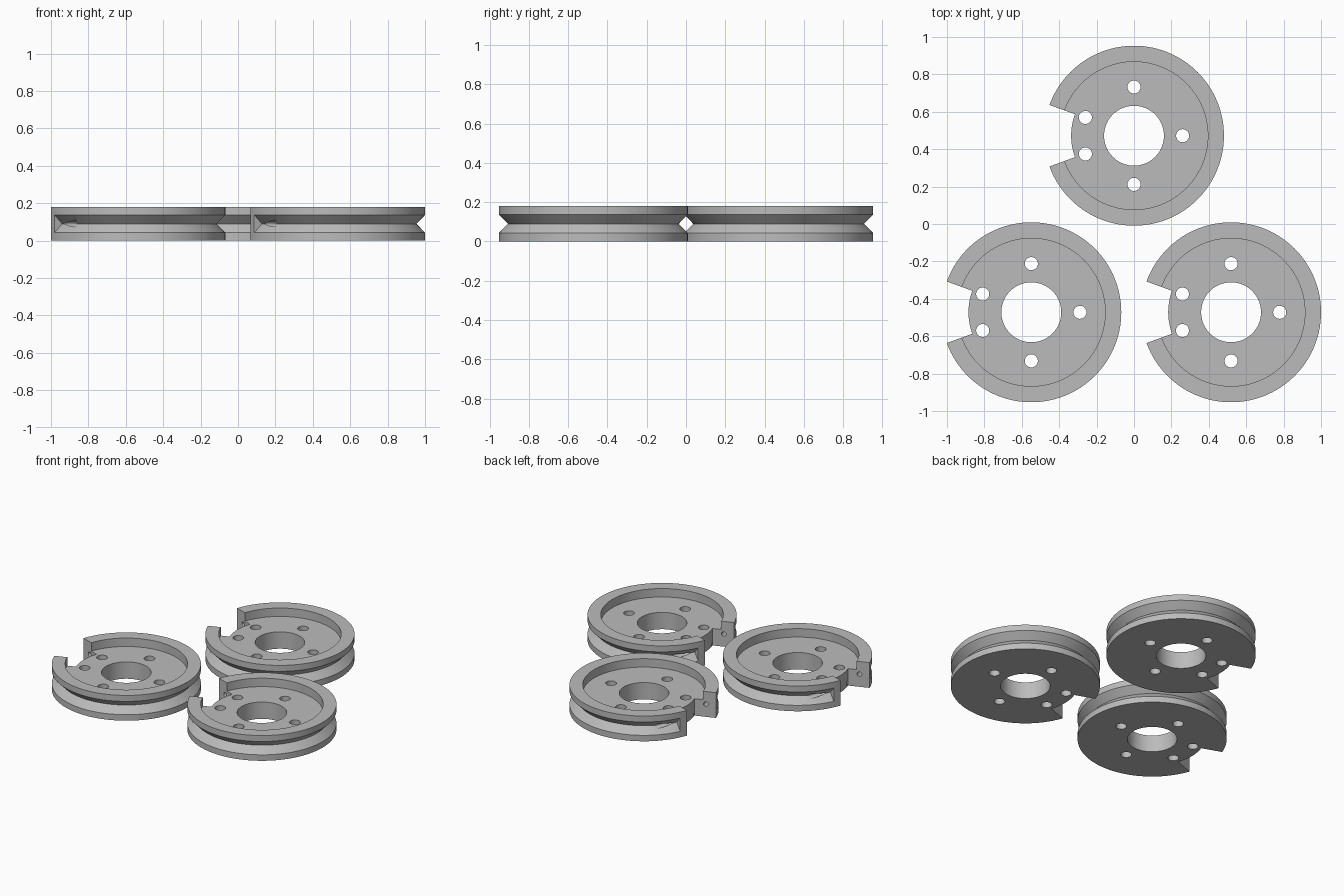
import bpy, bmesh
from math import radians, cos, sin, pi
from mathutils import Matrix, Vector

if "Cube" in bpy.data.objects:
    bpy.data.objects.remove(bpy.data.objects["Cube"], do_unlink=True)

HEIGHT, FLOOR, MID = 0.18, 0.12, 0.09
OUTER, RIM, BORE = 0.481, 0.395, 0.16
GROOVE, HUB = 0.435, 0.336

grey = bpy.data.materials.new("plain_grey")
grey.use_nodes = True
colour = (0.5, 0.5, 0.5, 1)
grey.diffuse_color = colour
grey.node_tree.nodes["Principled BSDF"].inputs["Base Color"].default_value = colour


def make_object(name, bm):
    bmesh.ops.recalc_face_normals(bm, faces=bm.faces)
    mesh = bpy.data.meshes.new(name)
    bm.to_mesh(mesh)
    bm.free()
    mesh.materials.append(grey)
    obj = bpy.data.objects.new(name, mesh)
    bpy.context.collection.objects.link(obj)
    return obj


def lathe(name, profile, start=0, sweep=360, steps=120):
    """Turn a closed (radius, z) profile about z; cap the ends of a part turn."""
    bm = bmesh.new()
    full = sweep == 360
    rings = []
    for i in range(steps if full else steps + 1):
        a = radians(start + sweep * i / steps)
        rings.append([bm.verts.new((r * cos(a), r * sin(a), z)) for r, z in profile])
    n = len(profile)
    for i in range(steps):
        a, b = rings[i], rings[(i + 1) % len(rings)]
        for j in range(n):
            k = (j + 1) % n
            bm.faces.new((a[j], a[k], b[k], b[j]))
    if not full:
        bm.faces.new(rings[0])
        bm.faces.new(rings[-1])
    return make_object(name, bm)


def rod(name, centre, axis, radius, length, sides=32):
    bm = bmesh.new()
    turn = Vector(axis).to_track_quat("Z", "Y").to_matrix().to_4x4()
    bmesh.ops.create_cone(bm, cap_ends=True, segments=sides, radius1=radius, radius2=radius,
                          depth=length, matrix=Matrix.Translation(centre) @ turn)
    return make_object(name, bm)


# Wheel body: flat web with a raised rim and a central bore
wheel = lathe("pulley_back", [(BORE, 0), (OUTER, 0), (OUTER, HEIGHT), (RIM, HEIGHT),
                              (RIM, FLOOR), (BORE, FLOOR)])

# V groove that stops short of the notch, and the notch itself
lip, half = 0.5, 0.067
cutters = [
    lathe("groove_cutter", [(GROOVE, MID), (lip, MID - half), (lip, MID + half)], 206, 308, 110),
    lathe("notch_cutter", [(HUB, -0.1), (0.6, -0.1), (0.6, 0.3), (HUB, 0.3)], 160, 40, 20),
]

# Bolt holes through the web
for x, y in ((0.26, 0), (0, 0.26), (0, -0.26), (-0.26, 0.0975), (-0.26, -0.0975)):
    cutters.append(rod("bolt_cutter", (x, y, MID), (0, 0, 1), 0.035, 0.5))

# Cord holes from the notch walls into the groove ends
for side in (1, -1):
    a = pi + side * radians(20)
    out = Vector((cos(a), sin(a), 0))
    along = Vector((-sin(a), cos(a), 0)) * side
    centre = out * 0.413 + along * 0.085 + Vector((0, 0, MID))
    cutters.append(rod("cord_cutter", centre, along, 0.016, 0.23, 16))

for cutter in cutters:
    cutter.hide_render = True
    mod = wheel.modifiers.new("cut", "BOOLEAN")
    mod.operation = "DIFFERENCE"
    mod.solver = "EXACT"
    mod.object = cutter

# Bake the cuts and drop the cutters
bpy.context.view_layer.update()
baked = bpy.data.meshes.new_from_object(wheel.evaluated_get(bpy.context.evaluated_depsgraph_get()))
wheel.modifiers.clear()
wheel.data = baked
baked.materials.clear()
baked.materials.append(grey)
for cutter in cutters:
    bpy.data.objects.remove(cutter, do_unlink=True)

bpy.ops.object.select_all(action="DESELECT")
wheel.select_set(True)
bpy.context.view_layer.objects.active = wheel
bpy.ops.object.shade_smooth_by_angle(angle=radians(25))

# Three equal pulleys
wheel.location = (0, 0.472, 0)
for name, x in (("pulley_front_right", -0.549), ("pulley_front_left", 0.519)):
    copy = wheel.copy()
    copy.name = name
    copy.location = (x, -0.472, 0)
    bpy.context.collection.objects.link(copy)
